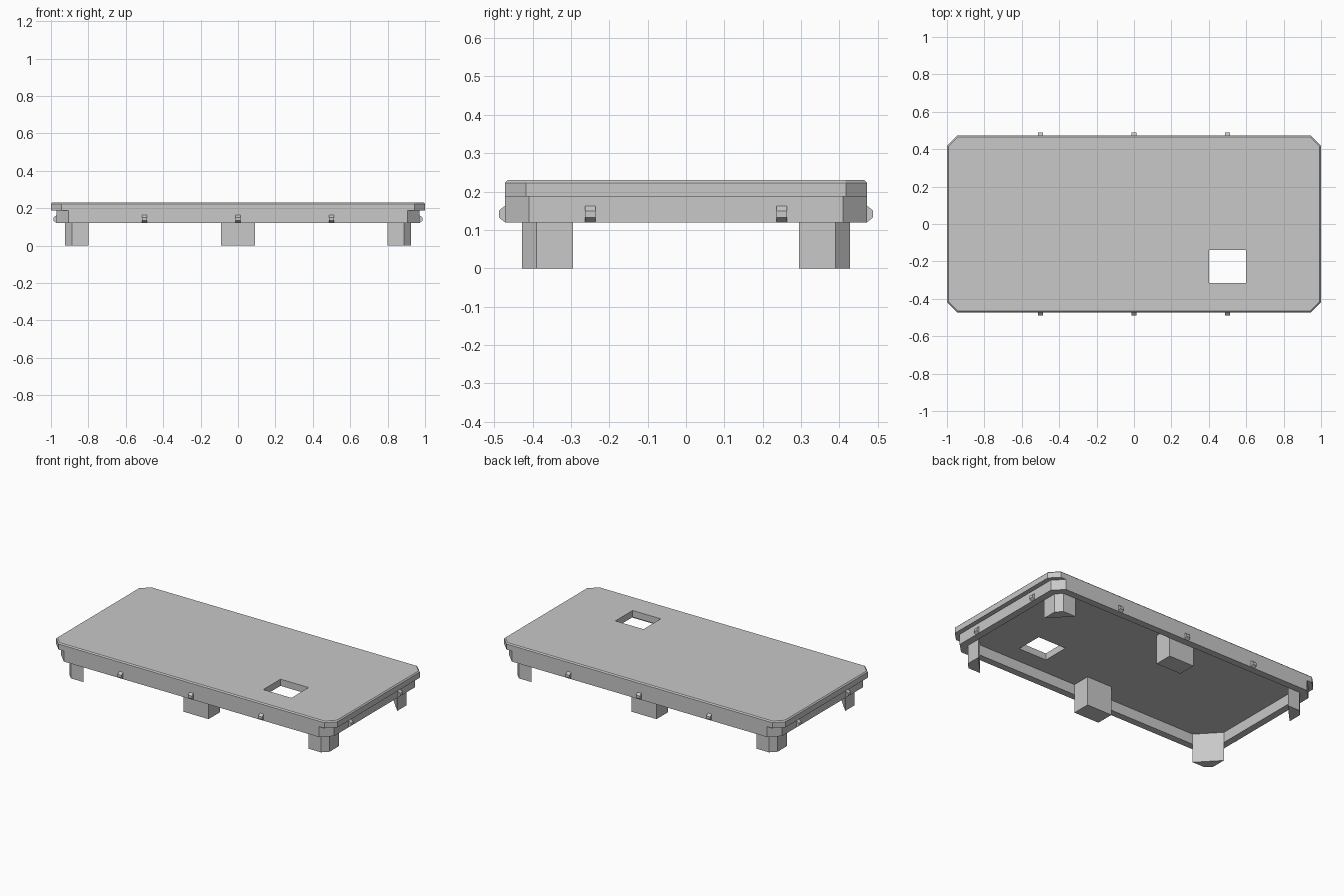
import bpy, bmesh

old = bpy.data.objects.get("Cube")
if old:
    bpy.data.objects.remove(old, do_unlink=True)

grey = bpy.data.materials.new("plain grey")
grey.use_nodes = True
grey.diffuse_color = (0.58, 0.58, 0.58, 1)
grey.node_tree.nodes["Principled BSDF"].inputs["Base Color"].default_value = grey.diffuse_color


def octagon(x, y, c):
    """Rectangle outline of half sizes x, y with corners cut by c."""
    return [(x, c - y), (x, y - c), (x - c, y), (c - x, y),
            (-x, y - c), (-x, c - y), (c - x, -y), (x - c, -y)]


def rect(x0, x1, y0, y1):
    return [(x0, y0), (x1, y0), (x1, y1), (x0, y1)]


def prism(name, outline, z0, z1, bevel=0.0):
    """Extrude an outline upwards, optionally bevelling its top rim."""
    bm = bmesh.new()
    base = bm.faces.new([bm.verts.new((x, y, z0)) for x, y in outline])
    ext = bmesh.ops.extrude_face_region(bm, geom=[base], use_keep_orig=True)
    for v in ext["geom"]:
        if isinstance(v, bmesh.types.BMVert):
            v.co.z = z1
    bmesh.ops.recalc_face_normals(bm, faces=bm.faces)
    if bevel:
        rim = [e for e in bm.edges if all(v.co.z > z1 - 1e-5 for v in e.verts)]
        bmesh.ops.bevel(bm, geom=rim, offset=bevel, segments=1, affect='EDGES')
    mesh = bpy.data.meshes.new(name)
    bm.to_mesh(mesh)
    bm.free()
    mesh.materials.append(grey)
    obj = bpy.data.objects.new(name, mesh)
    bpy.context.collection.objects.link(obj)
    return obj


def cut(obj, cutter):
    """Subtract a cutter from an object and discard the cutter."""
    cutter.hide_render = True
    mod = obj.modifiers.new("cut", 'BOOLEAN')
    mod.operation = 'DIFFERENCE'
    mod.solver = 'EXACT'
    mod.object = cutter
    bpy.context.view_layer.objects.active = obj
    bpy.ops.object.modifier_apply(modifier=mod.name)
    bpy.data.objects.remove(cutter, do_unlink=True)


SKIRT_Z, PLATE_Z, TOP_Z = 0.12, 0.187, 0.23
OUT_X, OUT_Y = 0.97, 0.472
IN_X, IN_Y = 0.925, 0.427

# Top plate with a rectangular opening
plate = prism("top_plate", octagon(1.0, OUT_Y, 0.055), PLATE_Z, TOP_Z, 0.007)
cut(plate, prism("opening_cutter", rect(0.40, 0.60, -0.315, -0.14), 0.1, 0.3))

# Hollow skirt below the plate
skirt = prism("skirt", octagon(OUT_X, OUT_Y, 0.063), SKIRT_Z, PLATE_Z)
cut(skirt, prism("skirt_cutter", octagon(IN_X, IN_Y, 0.037), 0.05, 0.3))

# Corner legs: cut outer corner, diagonal inner face
for sx, side in ((1, "left"), (-1, "right")):
    for sy, end in ((-1, "front"), (1, "back")):
        pts = [(0.80, IN_Y), (IN_X - 0.037, IN_Y), (IN_X, IN_Y - 0.037), (IN_X, 0.295)]
        prism(f"{end}_{side}_leg", [(sx * x, sy * y) for x, y in pts], 0, PLATE_Z)

# Middle legs
prism("front_middle_leg", rect(-0.09, 0.09, -IN_Y, -0.31), 0, PLATE_Z)
prism("back_middle_leg", rect(-0.09, 0.09, 0.31, IN_Y), 0, PLATE_Z)


def clip(name, along, sign, on_end):
    """Small snap bump with sloped top and bottom on a skirt wall."""
    wall = OUT_X if on_end else OUT_Y
    profile = [(wall, 0.12), (wall + 0.016, 0.133), (wall + 0.016, 0.15), (wall, 0.163)]
    obj = prism(name, profile, along - 0.0135, along + 0.0135)
    bm = bmesh.new()
    bm.from_mesh(obj.data)
    for v in bm.verts:
        out, up, t = v.co
        v.co = (sign * out, t, up) if on_end else (t, sign * out, up)
    bmesh.ops.recalc_face_normals(bm, faces=bm.faces)
    bm.to_mesh(obj.data)
    bm.free()


# Snap clips around the skirt
for sign, side, end in ((1, "left", "back"), (-1, "right", "front")):
    for i, x in enumerate((-0.5, 0, 0.5)):
        clip(f"{end}_clip_{i + 1}", x, sign, False)
    for i, y in enumerate((-0.25, 0.25)):
        clip(f"{side}_clip_{i + 1}", y, sign, True)
